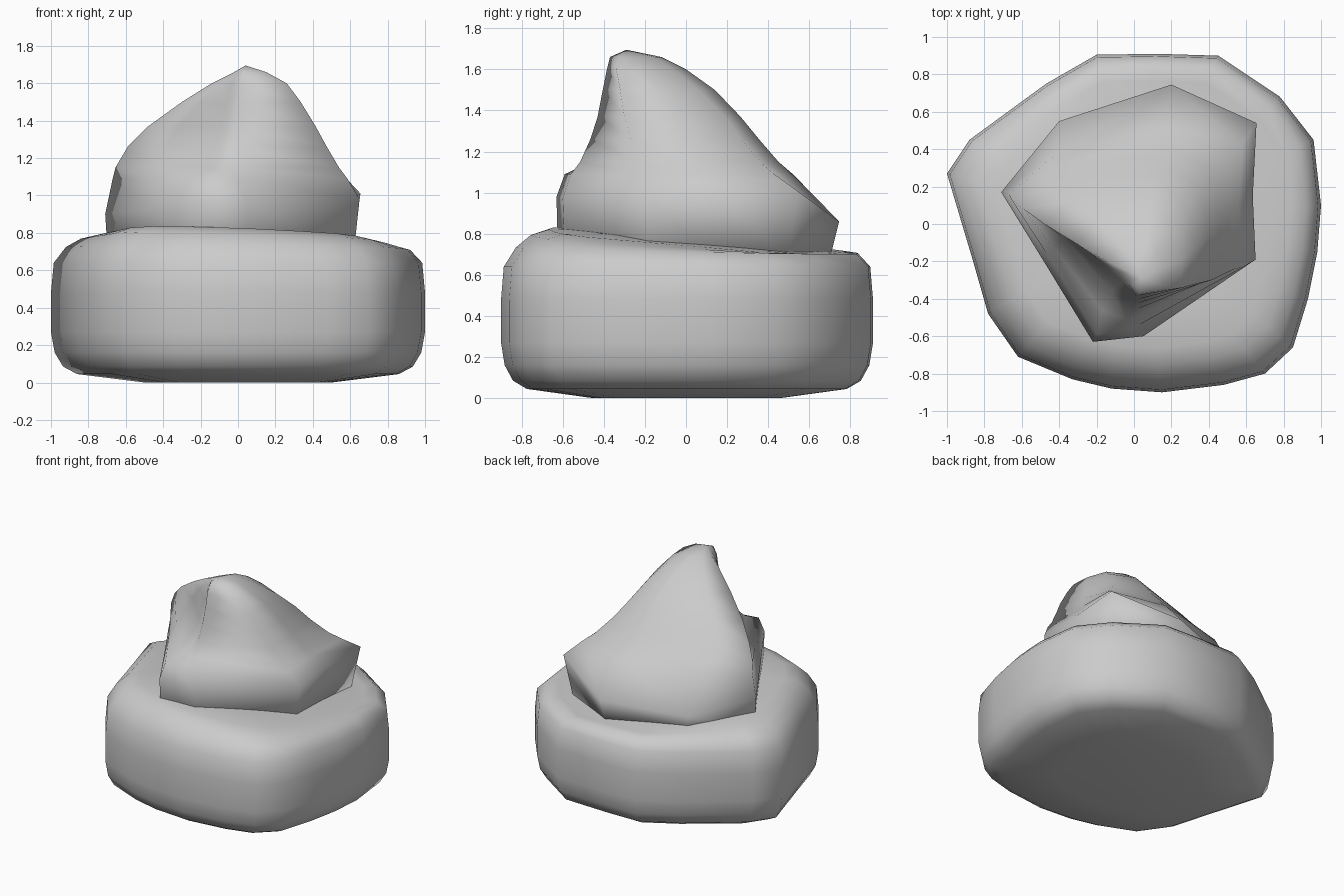
import bpy, bmesh


def loft(name, rings, tip=None):
    """Skin a stack of equal-length rings; close the bottom, and the top with a tip or face."""
    bm = bmesh.new()
    rows = [[bm.verts.new(p) for p in r] for r in rings]
    n = len(rows[0])
    for lo, hi in zip(rows, rows[1:]):
        for i in range(n):
            j = (i + 1) % n
            bm.faces.new((lo[i], lo[j], hi[j], hi[i]))
    bm.faces.new(rows[0])
    if tip:
        t = bm.verts.new(tip)
        for i in range(n):
            bm.faces.new((rows[-1][i], rows[-1][(i + 1) % n], t))
    else:
        bm.faces.new(rows[-1])
    bmesh.ops.recalc_face_normals(bm, faces=bm.faces)
    for f in bm.faces:
        f.smooth = True
    me = bpy.data.meshes.new(name)
    bm.to_mesh(me)
    bm.free()
    ob = bpy.data.objects.new(name, me)
    bpy.context.collection.objects.link(ob)
    return ob


# Wide rounded base: one outline, scaled through a profile (scale, z, top tilt)
outline = [(-1, .27), (-.88, .45), (-.47, .75), (-.2, .905), (.12, .91), (.45, .9),
           (.78, .68), (.96, .45), (1, .1), (.98, -.15), (.93, -.4), (.85, -.66),
           (.7, -.8), (.48, -.86), (.15, -.9), (-.12, -.88), (-.33, -.83),
           (-.62, -.71), (-.78, -.48), (-.86, -.2)]
profile = [(.5, 0, 0), (.86, .045, 0), (.935, .085, 0), (.98, .16, 0), (1, .27, 0),
           (1, .48, 0), (.985, .64, 0), (.92, .72, .25), (.84, .755, .8),
           (.74, .775, 1.1), (.5, .785, 1.1)]
loft("base_mound", [[(x * s, y * s, z - t * (.07 * y + .04 * x) * s) for x, y in outline]
                    for s, z, t in profile])

# Leaning peak: cross-sections ordered left, back, right, front, front-left hollow
lip = [(-.71, .17), (-.4, .55), (.2, .745), (.655, .54), (.635, .15),
       (.65, -.19), (.05, -.6), (-.22, -.63), (-.47, -.22)]
lip_z = [.9, .82, .86, 1.01, 1.0, .98, .97, .98, .93]
foot_scale = [.98, .96, .94, .92, .95, .95, .98, .99, .97]
sections = {
    1.09: [(-.67, .16), (-.41, .38), (.15, .52), (.58, .43), (.56, .1),
           (.585, -.23), (-.01, -.56), (-.2, -.59), (-.46, -.17)],
    1.15: [(-.655, .13), (-.4, .32), (.14, .45), (.51, .36), (.52, .06),
           (.54, -.24), (-.03, -.515), (-.17, -.46), (-.43, -.13)],
    1.26: [(-.59, .08), (-.38, .21), (.13, .355), (.42, .27), (.46, 0),
           (.475, -.27), (-.01, -.465), (-.12, -.36), (-.38, -.07)],
    1.37: [(-.48, .0), (-.32, .13), (.12, .265), (.35, .19), (.4, -.05),
           (.415, -.3), (0, -.43), (-.09, -.33), (-.31, -.1)],
    1.50: [(-.3, -.11), (-.2, .03), (.1, .14), (.28, .06), (.33, -.13),
           (.335, -.32), (.01, -.405), (-.06, -.31), (-.2, -.18)],
    1.60: [(-.14, -.2), (-.08, -.1), (.08, .0), (.2, -.06), (.25, -.2),
           (.26, -.34), (.01, -.385), (-.03, -.32), (-.09, -.25)],
    1.66: [(-.02, -.26), (0, -.2), (.06, -.12), (.12, -.15), (.15, -.23),
           (.15, -.33), (.03, -.37), (0, -.33), (-.01, -.29)],
}
rings = [[(x * s, y * s, .68) for (x, y), s in zip(lip, foot_scale)],
         [(x, y, z) for (x, y), z in zip(lip, lip_z)]]
rings += [[(x, y, z) for x, y in s] for z, s in sections.items()]
loft("leaning_peak", rings, tip=(.04, -.29, 1.695))
